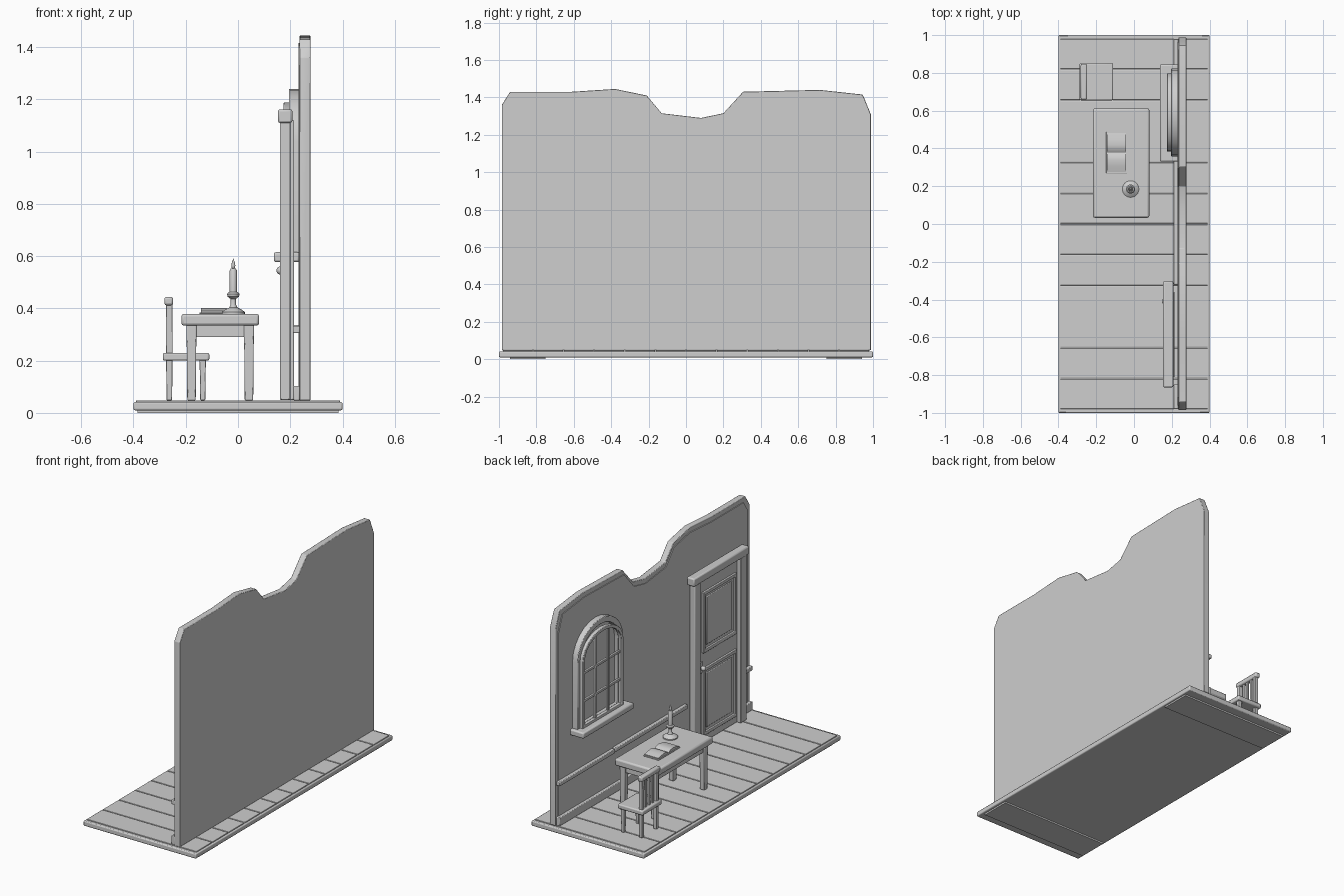
import bpy, bmesh, math

cube = bpy.data.objects.get("Cube")
if cube:
    bpy.data.objects.remove(cube, do_unlink=True)

mat = bpy.data.materials.new("plain_grey")
mat.use_nodes = True
GREY = (0.62, 0.62, 0.62, 1)
mat.diffuse_color = GREY
mat.node_tree.nodes["Principled BSDF"].inputs["Base Color"].default_value = GREY


def finish(name, bm, bevel=0.0):
    """Turn a bmesh into a shaded object with an optional rounded edge."""
    bmesh.ops.recalc_face_normals(bm, faces=bm.faces)
    mesh = bpy.data.meshes.new(name)
    bm.to_mesh(mesh)
    bm.free()
    mesh.materials.append(mat)
    obj = bpy.data.objects.new(name, mesh)
    bpy.context.collection.objects.link(obj)
    if bevel:
        mod = obj.modifiers.new("Rounded edges", "BEVEL")
        mod.width, mod.segments, mod.limit_method = bevel, 2, "ANGLE"
    bpy.ops.object.select_all(action="DESELECT")
    obj.select_set(True)
    bpy.context.view_layer.objects.active = obj
    bpy.ops.object.shade_smooth_by_angle(angle=math.radians(35))
    return obj


def box(name, xs, ys, zs, bevel=0.004, taper=1.0):
    """Box from ranges; taper scales the lower end."""
    bm = bmesh.new()
    bmesh.ops.create_cube(bm, size=1)
    for v in bm.verts:
        k = taper if v.co.z < 0 else 1
        v.co = [sum(r) / 2 + c * (r[1] - r[0]) * f
                for r, c, f in zip((xs, ys, zs), v.co, (k, k, 1))]
    return finish(name, bm, bevel)


def slab(name, outline, x0, x1, bevel=0.0):
    """Extrude a (y, z) outline between two x positions."""
    bm = bmesh.new()
    face = bm.faces.new([bm.verts.new((x0, y, z)) for y, z in outline])
    new = bmesh.ops.extrude_face_region(bm, geom=[face])["geom"]
    for v in new:
        if isinstance(v, bmesh.types.BMVert):
            v.co.x = x1
    return finish(name, bm, bevel)


def frame(name, outer, inner, x0, x1, bevel=0.003):
    """Closed band between two matching (y, z) loops, extruded in x."""
    bm = bmesh.new()
    a = [bm.verts.new((x0, y, z)) for y, z in outer]
    b = [bm.verts.new((x0, y, z)) for y, z in inner]
    n = len(a)
    faces = [bm.faces.new((a[i], a[(i + 1) % n], b[(i + 1) % n], b[i])) for i in range(n)]
    for v in bmesh.ops.extrude_face_region(bm, geom=faces)["geom"]:
        if isinstance(v, bmesh.types.BMVert):
            v.co.x = x1
    return finish(name, bm, bevel)


def lathe(name, profile, x, y, steps=24):
    """Spin an (r, z) profile about a vertical axis."""
    bm = bmesh.new()
    verts = [bm.verts.new((r, 0, z)) for r, z in profile]
    edges = [bm.edges.new(p) for p in zip(verts, verts[1:])]
    bmesh.ops.spin(bm, geom=verts + edges, axis=(0, 0, 1), cent=(0, 0, 0),
                   angle=math.tau, steps=steps)
    bmesh.ops.remove_doubles(bm, verts=bm.verts, dist=0.0001)
    bmesh.ops.translate(bm, vec=(x, y, 0), verts=bm.verts)
    return finish(name, bm)


def rect(y0, y1, z0, z1):
    return [(y0, z0), (y1, z0), (y1, z1), (y0, z1)]


# Floor: base, pads and planks
box("floor_base", (-.4, .4), (-1, 1), (.01, .042), .006)
for s in (-1, 1):
    box("base_pad", (-.385, .385), sorted((s * .75, s * .94)), (0, .012), 0)
PLANK = 1.964 / 12
for i in range(12):
    y = -.982 + i * PLANK
    box("floor_plank", (-.39, .39), (y + .003, y + PLANK - .003), (.038, .048), .002)

# Wall with a broken top edge, and a thin plaster face
wall = [(-.985, .048), (-.985, 1.36), (-.94, 1.43), (-.61, 1.43), (-.38, 1.445),
        (-.21, 1.41), (-.13, 1.315), (.08, 1.29), (.2, 1.315), (.305, 1.43),
        (.715, 1.44), (.945, 1.415), (.988, 1.31), (.988, .048)]
slab("wall", wall, .236, .277, .003)
slab("plaster_face", [(y * .975, z - .03 if z > 1 else z) for y, z in wall], .231, .238)

# Skirting and dado rail on both sides of the door
for y0, y1 in ((-.98, -.85), (-.32, .98)):
    box("skirting", (.212, .236), (y0, y1), (.048, .103))
for y0, y1, lift in ((-.98, -.85, 0), (-.32, .41, .004), (.42, .98, 0)):
    box("dado_rail", (.21, .236), (y0, y1), (.305 + lift, .332 + lift))

# Door: leaf, jambs, lintel, panel mouldings and knob
box("door_leaf", (.188, .215), (-.81, -.36), (.05, 1.12))
for y in (-.845, -.38):
    box("door_jamb", (.16, .2), (y, y + .06), (.05, 1.12))
box("door_lintel", (.153, .208), (-.865, -.303), (1.11, 1.162), .008)
for z0, z1 in ((.1, .53), (.63, 1.02)):
    frame("door_moulding", rect(-.77, -.43, z0, z1),
          rect(-.75, -.45, z0 + .02, z1 - .02), .174, .19)
    box("door_panel", (.182, .19), (-.73, -.47), (z0 + .04, z1 - .04))
bm = bmesh.new()
bmesh.ops.create_uvsphere(bm, u_segments=16, v_segments=10, radius=.016)
bmesh.ops.translate(bm, vec=(.163, -.41, .545), verts=bm.verts)
finish("door_knob", bm)
box("knob_plate", (.178, .189), (-.425, -.395), (.51, .58), .002)

# Arched window: outer frame, sash, glazing bars and sill
MID, SPRING = .59, 1.04


def arch(half, rise, bottom):
    top = [(MID + half * math.cos(t * math.pi / 12), SPRING + rise * math.sin(t * math.pi / 12))
           for t in range(13)]
    return [(MID + half, bottom)] + top + [(MID - half, bottom)]


frame("window_frame", arch(.232, .2, .6), arch(.195, .163, .62), .195, .236, .004)
frame("window_sash", arch(.207, .148, .61), arch(.185, .126, .63), .175, .2)
for s in (-1, 1):
    y = MID + s * .065
    box("upright_bar", (.182, .198), (y - .008, y + .008), (.61, 1.165), .003)
for z in (.78, .96):
    box("cross_bar", (.184, .2), (MID - .19, MID + .19), (z - .008, z + .008), .003)
box("window_sill", (.137, .236), (.33, .845), (.577, .615), .008)

# Table
box("table_top", (-.217, .081), (.033, .612), (.334, .379), .01)
frame_x, frame_y = (-.178, .042), (.075, .57)
for x in frame_x:
    box("table_side_apron", (x - .008, x + .008), frame_y, (.29, .336), .002)
    for y in frame_y:
        box("table_leg", (x - .019, x + .019), (y - .019, y + .019), (.048, .336), .004, .85)
for y in frame_y:
    box("table_end_apron", frame_x, (y - .008, y + .008), (.29, .336), .002)

# Chair
box("chair_seat", (-.288, -.11), (.655, .852), (.2, .23), .007)
for y in (.68, .827):
    box("chair_front_leg", (-.147, -.123), (y - .012, y + .012), (.048, .202), .003, .8)
    box("chair_back_post", (-.276, -.25), (y - .012, y + .012), (.048, .42), .003, .85)
for y in (.717, .753, .79):
    box("chair_slat", (-.27, -.257), (y - .008, y + .008), (.225, .42), .002)
box("chair_top_rail", (-.282, -.248), (.658, .848), (.412, .444), .008)

# Open book with two curved pages
box("book_cover", (-.147, -.037), (.268, .487), (.379, .384), .001)
page = [(0, .388), (.015, .398), (.04, .402), (.07, .398), (.102, .39), (.102, .383), (0, .383)]
for s in (-1, 1):
    slab("book_page", [(.378 + s * (y + .001), z) for y, z in page], -.142, -.042)

# Candlestick, candle and flame
CX, CY = -.018, .185
lathe("candlestick", [(0, .379), (.044, .379), (.044, .386), (.034, .394), (.016, .403),
                      (.01, .415), (.01, .436), (.022, .445), (.024, .455), (.018, .462),
                      (0, .462)], CX, CY)
lathe("candle", [(0, .455), (.014, .455), (.014, .545), (.01, .552), (0, .552)], CX, CY, 16)
lathe("flame", [(0, .548), (.006, .555), (.008, .564), (.005, .578), (0, .592)], CX, CY, 12)
